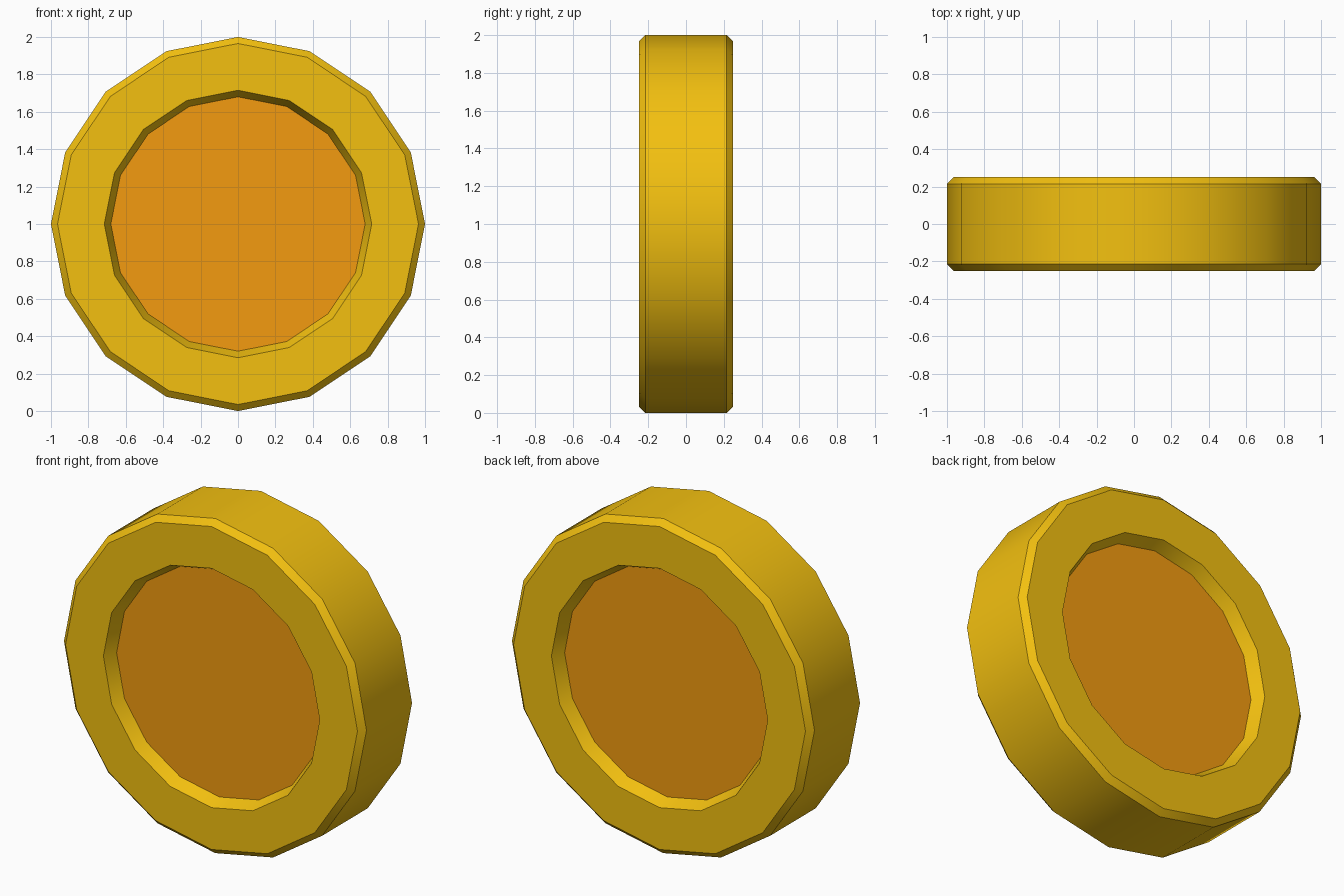
import bpy, bmesh, math

if "Cube" in bpy.data.objects:
    bpy.data.objects.remove(bpy.data.objects["Cube"])

SIDES = 16


def material(name, color):
    m = bpy.data.materials.new(name)
    m.diffuse_color = color
    m.use_nodes = True
    m.node_tree.nodes["Principled BSDF"].inputs["Base Color"].default_value = m.diffuse_color
    return m


gold = material("gold", (0.90, 0.53, 0.005, 1))
amber = material("amber", (0.90, 0.33, 0.005, 1))

# Half profile (radius, y) from front recess floor over the rim to back recess floor
front = [(0.68, -0.175), (0.715, -0.25), (0.965, -0.25), (1.0, -0.215)]
profile = front + [(r, -y) for r, y in reversed(front)]

bm = bmesh.new()
rings = []
for r, y in profile:
    rings.append([bm.verts.new((r * math.cos(2 * math.pi * i / SIDES), y,
                                1 + r * math.sin(2 * math.pi * i / SIDES)))
                  for i in range(SIDES)])

# Rim bands
for a, b in zip(rings, rings[1:]):
    for i in range(SIDES):
        j = (i + 1) % SIDES
        bm.faces.new((a[i], a[j], b[j], b[i]))

# Recessed discs on both sides
for ring in (rings[0], rings[-1]):
    bm.faces.new(ring).material_index = 1

bmesh.ops.recalc_face_normals(bm, faces=bm.faces)
mesh = bpy.data.meshes.new("coin")
bm.to_mesh(mesh)
bm.free()
mesh.materials.append(gold)
mesh.materials.append(amber)

coin = bpy.data.objects.new("coin", mesh)
bpy.context.collection.objects.link(coin)
bpy.context.view_layer.objects.active = coin
coin.select_set(True)
bpy.ops.object.shade_smooth_by_angle(angle=math.radians(30))
